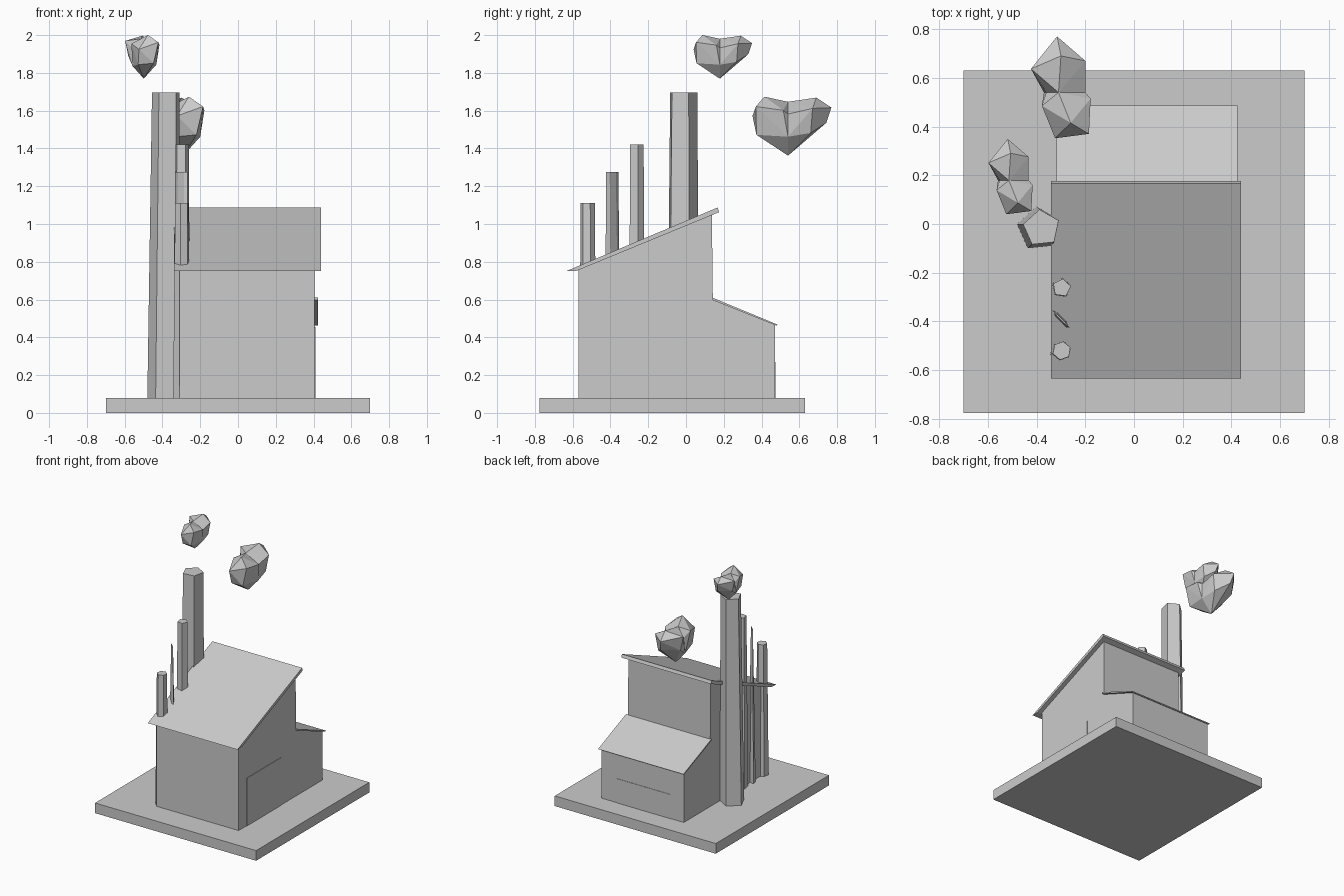
import bpy, bmesh
from math import cos, sin, radians
from mathutils import Vector

if "Cube" in bpy.data.objects:
    bpy.data.objects.remove(bpy.data.objects["Cube"])


def finish(name, bm):
    bmesh.ops.recalc_face_normals(bm, faces=bm.faces)
    mesh = bpy.data.meshes.new(name)
    bm.to_mesh(mesh)
    bm.free()
    obj = bpy.data.objects.new(name, mesh)
    bpy.context.collection.objects.link(obj)
    return obj


def loft(name, lower, upper):
    """Solid between two matching loops of points."""
    bm = bmesh.new()
    a = [bm.verts.new(p) for p in lower]
    b = [bm.verts.new(p) for p in upper]
    bm.faces.new(a)
    bm.faces.new(b)
    n = len(a)
    for i in range(n):
        j = (i + 1) % n
        bm.faces.new((a[i], a[j], b[j], b[i]))
    return finish(name, bm)


def extrude_x(name, profile, x0, x1):
    """Side profile (y, z) extruded across x."""
    return loft(name, [(x0, y, z) for y, z in profile], [(x1, y, z) for y, z in profile])


def box(name, x0, x1, y0, y1, z0, z1):
    return extrude_x(name, [(y0, z0), (y1, z0), (y1, z1), (y0, z1)], x0, x1)


def ring(x, y, z, r, sides, phase):
    angles = [radians(phase + 360 * i / sides) for i in range(sides)]
    return [(x + r * cos(a), y + r * sin(a), z) for a in angles]


# Ground slab
box("base", -0.70, 0.70, -0.775, 0.63, 0, 0.08)

# Hall with lower rear annex, one side profile
extrude_x("walls", [(-0.57, 0.08), (-0.57, 0.76), (0.137, 1.05), (0.142, 0.60),
                    (0.47, 0.465), (0.47, 0.08)], -0.31, 0.405)

# Sloping roofs
extrude_x("main_roof", [(-0.635, 0.75), (0.167, 1.087), (0.176, 1.063), (-0.58, 0.752)], -0.34, 0.44)
extrude_x("annex_roof", [(0.14, 0.61), (0.486, 0.467), (0.478, 0.462), (0.14, 0.597)], -0.318, 0.424)

# Shallow door panels on the side and rear
box("side_door", 0.39, 0.409, -0.475, -0.05, 0.08, 0.455)
box("rear_door", -0.20, 0.27, 0.46, 0.473, 0.08, 0.27)

# Tall five-sided chimney
loft("tall_chimney", ring(-0.39, -0.02, 0.08, 0.092, 5, 24), ring(-0.38, -0.017, 1.695, 0.077, 5, 24))

# Small stacks along the side wall
for name, y, top, sides, phase in (("front_stack", -0.52, 1.11, 6, 20),
                                   ("rear_stack", -0.262, 1.42, 5, 10)):
    loft(name, ring(-0.30, y, 0.08, 0.046, sides, phase), ring(-0.297, y, top, 0.038, sides, phase))


# Thin flattened middle stack, set diagonally and tapering upward
def blade(z, half_length, half_width):
    along, across = Vector((0.707, -0.707, 0)), Vector((0.707, 0.707, 0))
    centre = Vector((-0.30, -0.39, z))
    corners = ((1, 0), (0.5, 1), (-0.5, 1), (-1, 0), (-0.5, -1), (0.5, -1))
    return [centre + along * half_length * u + across * half_width * v for u, v in corners]


loft("middle_stack", blade(0.08, 0.058, 0.022), blade(1.275, 0.046, 0.003))

# Smoke puffs: two faceted lobes sharing a flat waist
WAIST_Y = 0.54
WAIST = [(x, WAIST_Y, z) for x, z in ((-0.36, 1.57), (-0.31, 1.645), (-0.20, 1.58),
                                      (-0.20, 1.46), (-0.29, 1.36), (-0.37, 1.45))]
REAR_LOBE = [(-0.316, 0.77, 1.614), (-0.30, 0.743, 1.534), (-0.20, 0.67, 1.61), (-0.423, 0.637, 1.63),
             (-0.30, 0.69, 1.667), (-0.22, 0.66, 1.48), (-0.40, 0.64, 1.52)]
FRONT_LOBE = [(-0.178, 0.515, 1.60), (-0.185, 0.37, 1.62), (-0.324, 0.352, 1.57), (-0.378, 0.485, 1.61),
              (-0.26, 0.415, 1.672), (-0.22, 0.373, 1.47), (-0.33, 0.39, 1.46)]


def puff(name, centre, scale):
    bm = bmesh.new()
    for lobe in (REAR_LOBE, FRONT_LOBE):
        verts = [bm.verts.new(p) for p in WAIST + lobe]
        bmesh.ops.convex_hull(bm, input=verts)
    # Open the waist so both lobes join
    inner = [f for f in bm.faces if all(abs(v.co.y - WAIST_Y) < 1e-4 for v in f.verts)]
    bmesh.ops.delete(bm, geom=inner, context='FACES_ONLY')
    bmesh.ops.remove_doubles(bm, verts=bm.verts, dist=1e-4)
    middle = Vector((-0.302, 0.56, 1.516))
    for v in bm.verts:
        v.co = Vector(centre) + (v.co - middle) * scale
    finish(name, bm)


puff("large_smoke_puff", (-0.302, 0.56, 1.518), 1.0)
puff("small_smoke_puff", (-0.508, 0.194, 1.885), 0.74)
